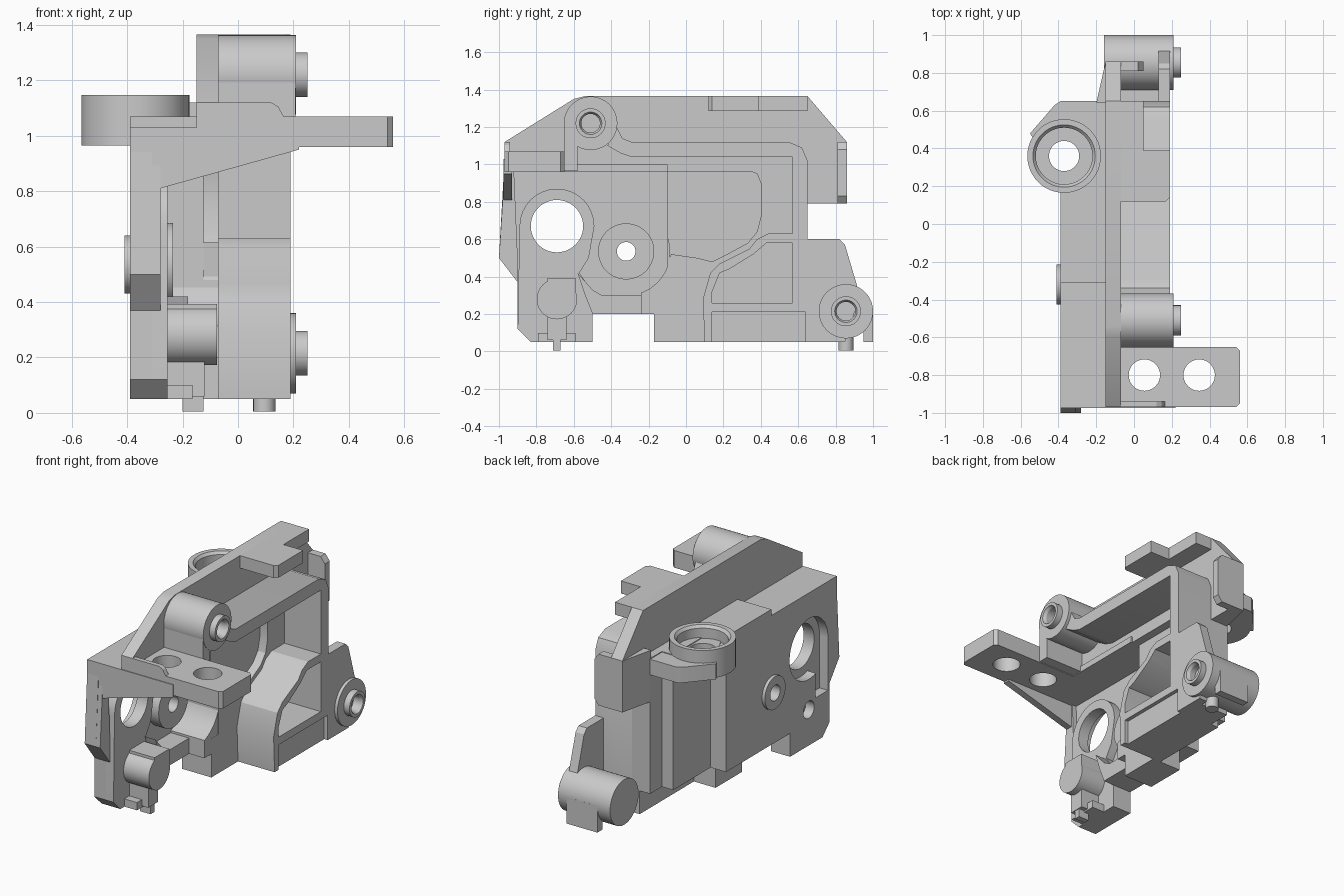
import bpy, bmesh, math
from mathutils import Vector

if "Cube" in bpy.data.objects:
    bpy.data.objects.remove(bpy.data.objects["Cube"])

grey = bpy.data.materials.new("plain grey")
grey.use_nodes = True
grey.diffuse_color = (0.59, 0.59, 0.59, 1)
grey.node_tree.nodes["Principled BSDF"].inputs["Base Color"].default_value = grey.diffuse_color


def finish(name, bm):
    bmesh.ops.recalc_face_normals(bm, faces=bm.faces)
    mesh = bpy.data.meshes.new(name)
    bm.to_mesh(mesh)
    bm.free()
    mesh.materials.append(grey)
    ob = bpy.data.objects.new(name, mesh)
    bpy.context.scene.collection.objects.link(ob)
    return ob


def place(axis, u, v, h):
    return {"x": (h, u, v), "y": (u, h, v), "z": (u, v, h)}[axis]


def prism(name, axis, lo, hi, outline):
    """Extrude a flat outline along an axis."""
    bm = bmesh.new()
    face = bm.faces.new([bm.verts.new(place(axis, u, v, lo)) for u, v in outline])
    out = bmesh.ops.extrude_face_region(bm, geom=[face])["geom"]
    shift = Vector(place(axis, 0, 0, hi - lo))
    bmesh.ops.translate(bm, vec=shift, verts=[g for g in out if isinstance(g, bmesh.types.BMVert)])
    return finish(name, bm)


def box(name, x, y, z):
    return prism(name, "z", z[0], z[1], [(x[0], y[0]), (x[1], y[0]), (x[1], y[1]), (x[0], y[1])])


def lathe(name, axis, center, profile, steps=48):
    """Spin a (radius, height) profile about an axis through center."""
    bm = bmesh.new()
    u, v = center
    vs = [bm.verts.new(place(axis, u + r, v, h)) for r, h in profile]
    closed = profile[0][0] > 0
    edges = [bm.edges.new(p) for p in zip(vs, vs[1:] + vs[:1] if closed else vs[1:])]
    bmesh.ops.spin(bm, geom=vs + edges, cent=place(axis, u, v, 0), axis=place(axis, 0, 0, 1),
                   angle=math.tau, steps=steps)
    bmesh.ops.remove_doubles(bm, verts=bm.verts, dist=0.0001)
    return finish(name, bm)


def rod(name, axis, center, r, lo, hi):
    return lathe(name, axis, center, [(0, lo), (r, lo), (r, hi), (0, hi)])


def ring(name, axis, center, r, hole, lo, hi):
    return lathe(name, axis, center, [(hole, lo), (r, lo), (r, hi), (hole, hi)])


def arc(center, r, start, end, n=16):
    angles = [math.radians(start + (end - start) * i / n) for i in range(n + 1)]
    return [(center[0] + r * math.cos(a), center[1] + r * math.sin(a)) for a in angles]


def cut(ob, *cutters):
    for c in cutters:
        mod = ob.modifiers.new("cut", "BOOLEAN")
        mod.operation, mod.solver, mod.object = "DIFFERENCE", "EXACT", c
        bpy.context.view_layer.objects.active = ob
        bpy.ops.object.modifier_apply(modifier=mod.name)
        bpy.data.objects.remove(c)


# Outer side wall with bearing hole, keyhole recess and small pivot holes
bearing, pivot, lobe = (-.69, .67), (-.32, .535), (-.69, .28)
wall = prism("outer_wall", "x", -.39, -.31, [
    (-.97, 1.03), (-1, .5), (-.9, .37), (-.9, .12), (-.83, .05), (-.5, .05), (-.5, .2),
    (.15, .2), (.15, 1.07), (-.31, 1.07), (-.31, 1.03)])
cut(wall, rod("c", "x", bearing, .14, -.5, -.1), rod("c", "x", bearing, .195, -.5, -.33),
    box("c", (-.5, -.33), (-.885, -.76), (.33, .67)),
    rod("c", "x", pivot, .05, -.5, -.1), rod("c", "x", lobe, .055, -.5, -.33))
prism("front_edge_lip", "x", -.32, -.28, [(-.97, .97), (-1, .5), (-.9, .37), (-.9, .5), (-.92, .97)])

# Raised land around the bearing hole, running down to the foot
land = prism("bearing_land", "x", -.33, -.255, arc(bearing, .2, 0, 180) + [
    (-.9, .12), (-.83, .05), (-.5, .05), (-.5, .32), (-.57, .42), (-.52, .5)])
cut(land, rod("c", "x", bearing, .14, -.5, -.1))
ring("pivot_boss_inner", "x", pivot, .15, .05, -.315, -.235)
ring("pivot_boss_outer", "x", pivot, .105, .05, -.41, -.38)

# Lower front lobe, its stem, foot and locating peg
rod("front_lobe", "x", lobe, .108, -.27, -.075)
box("lobe_top", (-.27, -.075), (-.74, -.59), (.3, .393))
box("lobe_stem", (-.27, -.12), (-.74, -.64), (.06, .22))
box("lobe_foot", (-.27, -.165), (-.79, -.59), (.05, .1))
box("front_peg", (-.2, -.125), (-.71, -.67), (0.005, .1))

# Sill and curved cradle below the pivot
prism("lower_sill", "x", -.32, -.18, [
    (-.58, .42), (-.54, .3), (-.5, .2), (-.1, .2), (-.1, .3), (-.45, .3), (-.5, .33)])
prism("pivot_cradle", "x", -.31, -.071, [(-.24, .2)] + arc(pivot, .235, -70, 20) + [(-.08, .2)])

# Inner wall layers
box("wall_backing", (-.33, -.27), (-.1, .15), (.2, 1.0))
prism("middle_wall", "x", -.28, -.125, [
    (-.17, .05), (.1, .05), (.1, .2), (.53, .2), (.53, 1.07), (-.1, 1.07), (-.1, .3), (-.17, .3)])
box("rear_wall", (-.2, -.125), (.5, .65), (.2, 1.07))
prism("stepped_floor", "x", -.126, -.07, [
    (-.17, .05), (.65, .05), (.65, 1.12), (-.3, 1.12), (-.3, .97), (.33, .97), (.38, .95),
    (.4, .9), (.4, .72), (.38, .64), (.33, .58), (.22, .52), (.14, .48), (.06, .5),
    (-.08, .52), (-.1, .48), (-.1, .3), (-.17, .3)])
prism("upper_wall", "x", -.15, -.07, [
    (-.97, .96), (-.97, 1.12), (-.6, 1.35), (-.54, 1.365), (.65, 1.365), (.86, 1.12), (.86, .79), (.65, .79), (.65, .96)])
box("top_cover_front", (-.39, -.07), (-.97, -.3), (.96, 1.03))
box("top_cover", (-.39, -.07), (-.31, .18), (.96, 1.07))

# Frame rib around the open side, with its corner pocket and shallow lower step
rib = prism("frame_rib", "x", -.072, .19, [
    (-.42, 1.1), (-.37, 1.2), (-.34, 1.14), (-.29, 1.12), (.55, 1.12), (.62, 1.09), (.65, 1.02),
    (.65, .05), (.1, .05), (.09, .28), (.13, .42), (.18, .47), (.34, .55), (.38, .6), (.44, .63),
    (.57, .63), (.57, 1.04), (-.29, 1.04), (-.35, 1.06)])
cut(rib, prism("c", "x", -.069, .3, [
    (.14, .26), (.14, .32), (.18, .42), (.23, .44), (.36, .52), (.43, .58), (.57, .58), (.57, .26)]),
    box("c", (.165, .3), (.14, .8), (0, .21)))

# Screw bosses with stepped tips
def screw_boss(name, center, r, lo):
    lathe(name, "x", center, [(0, lo), (r, lo), (r, .21), (.08, .21), (.08, .25), (.06, .25), (.05, .23), (.05, .1), (0, .1)])


screw_boss("upper_screw_boss", (-.51, 1.22), .143, -.15)
screw_boss("rear_screw_boss", (.855, .215), .145, -.16)
prism("upper_boss_web", "x", -.08, .207, [(-.65, .965), (-.65, 1.22), (-.58, 1.2), (-.58, .965)])

# Rear fin, lower bar, foot and peg
prism("rear_fin", "x", .13, .19, [(.64, .05), (.64, .6), (.82, .6), (.85, .57), (.93, .3), (.85, .05)])
box("rear_lower_bar", (-.07, .165), (.64, .8), (.05, .2))
box("rear_foot", (-.07, .15), (.95, 1), (.05, .22))
rod("rear_peg", "z", (.095, .855), .04, 0.005, .12)

# Roof tab with its notched shape
prism("roof_tab", "z", 1.285, 1.365, [
    (-.1, .12), (.17, .12), (.19, .14), (.19, .39), (.05, .39), (.05, .65), (-.1, .65)])

# Rear hook, with chamfered corners on its lip
prism("rear_hook", "z", .79, 1.12, [(-.2, .64), (-.15, .86), (-.07, .86), (-.07, .64)])
prism("rear_hook_lip", "y", .81, .86, [
    (-.1, .79), (.02, .79), (.05, .83), (.05, 1.08), (.02, 1.12), (-.1, 1.12)])

# Front mounting tab, its low lip and the tapered front gusset
tab = prism("mounting_tab", "z", .96, 1.07, [
    (-.1, -.97), (.54, -.97), (.56, -.95), (.56, -.67), (.54, -.65), (-.1, -.65)])
cut(tab, *[rod("c", "z", (x, -.8), .083, .8, 1.2) for x in (.055, .345)])
prism("tab_lip", "y", -.97, -.94, [(-.15, 1.03), (-.15, 1.12), (.12, 1.12), (.145, 1.105), (.17, 1.06)])
box("under_tab_web", (-.28, -.06), (-.97, -.1), (.96, 1.0))
prism("front_gusset", "y", -.975, -.93, [(-.39, 1.03), (.22, 1.03), (.22, .95), (-.28, .81), (-.39, .81)])

# Cup flange on its side arm
cup = (-.37, .36)
lathe("cup_flange", "z", cup, [(.08, .965), (.195, .965), (.195, 1.147), (.165, 1.147), (.15, 1.13), (.15, 1.06), (.08, 1.06)])
arm = prism("cup_arm", "z", .965, 1.065, [(-.55, .48), (-.42, .63), (-.39, .65), (-.14, .65), (-.14, .17), (-.37, .17)])
cut(arm, rod("c", "z", cup, .08, .8, 1.3))

# Smooth round surfaces, keep edges sharp
bpy.ops.object.select_all(action="DESELECT")
for ob in bpy.context.scene.objects:
    if ob.type == "MESH":
        ob.select_set(True)
        bpy.context.view_layer.objects.active = ob
bpy.ops.object.shade_smooth_by_angle(angle=math.radians(25))
